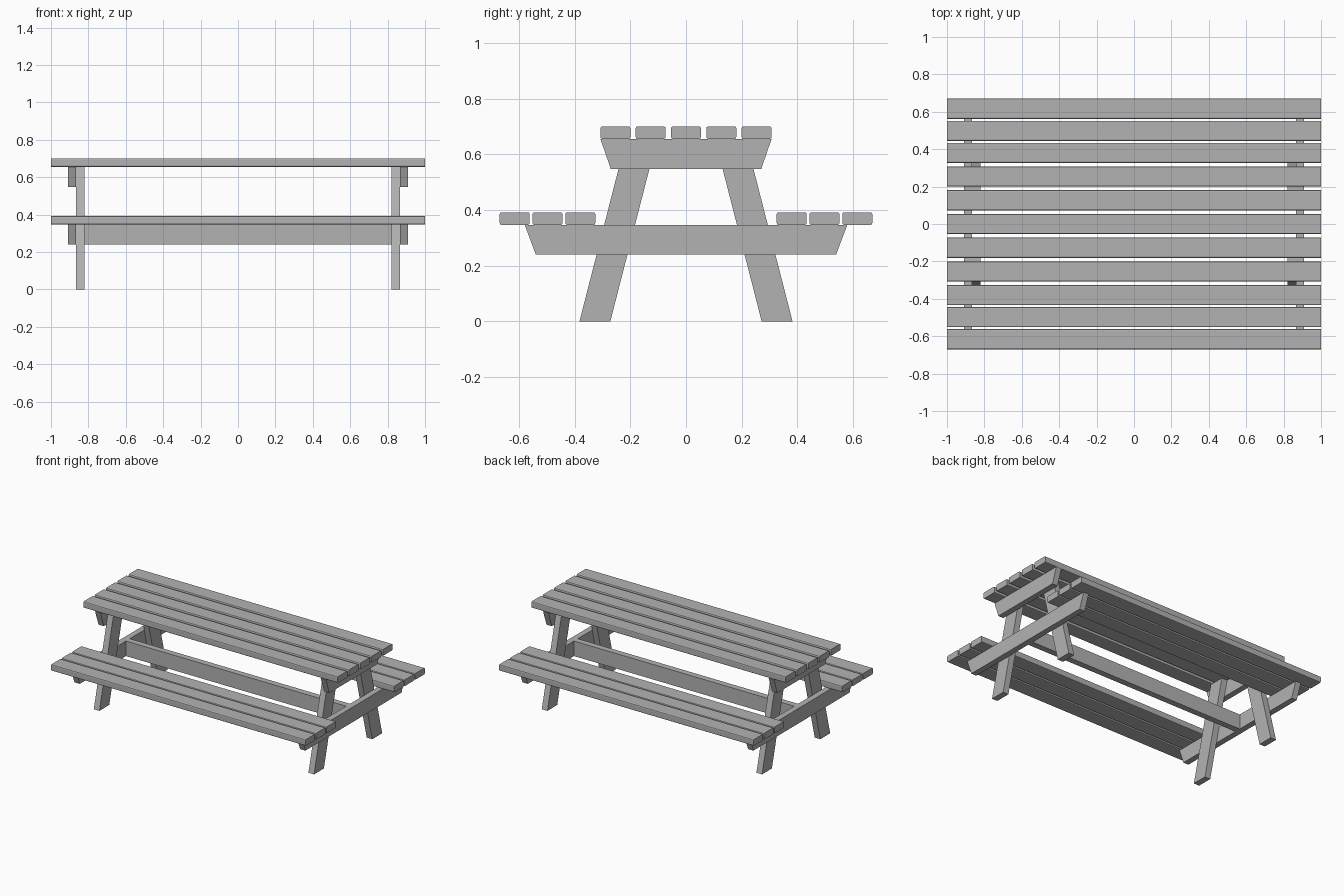
import bpy
import bmesh

if "Cube" in bpy.data.objects:
    bpy.data.objects.remove(bpy.data.objects["Cube"], do_unlink=True)

# Single flat colour
wood = bpy.data.materials.new("plain_grey")
wood.use_nodes = True
grey = (0.45, 0.45, 0.45, 1.0)
wood.diffuse_color = grey
wood.node_tree.nodes["Principled BSDF"].inputs["Base Color"].default_value = grey


def extrude_x(name, profile, x0, x1, bevel=0.0):
    """Extrude a (y, z) outline along x, optionally easing its long edges."""
    bm = bmesh.new()
    face = bm.faces.new([bm.verts.new((x0, y, z)) for y, z in profile])
    result = bmesh.ops.extrude_face_region(bm, geom=[face])
    moved = [v for v in result["geom"] if isinstance(v, bmesh.types.BMVert)]
    bmesh.ops.translate(bm, verts=moved, vec=(x1 - x0, 0, 0))
    if bevel:
        long_edges = [e for e in bm.edges
                      if abs(e.verts[0].co.x - e.verts[1].co.x) > 0.01]
        bmesh.ops.bevel(bm, geom=long_edges, offset=bevel, segments=2,
                        profile=0.5, affect='EDGES')
    bmesh.ops.recalc_face_normals(bm, faces=bm.faces)
    mesh = bpy.data.meshes.new(name)
    bm.to_mesh(mesh)
    bm.free()
    mesh.materials.append(wood)
    obj = bpy.data.objects.new(name, mesh)
    bpy.context.collection.objects.link(obj)
    return obj


def rect(y, half, z0, z1):
    return [(y - half, z0), (y + half, z0), (y + half, z1), (y - half, z1)]


def trapezoid(low, high, z0, z1):
    return [(-low, z0), (low, z0), (high, z1), (-high, z1)]


PLANK = 0.054
SEAT_Z, SEAT_TOP = 0.347, 0.392
TABLE_Z, TABLE_TOP = 0.656, 0.701
BEAM_Z = 0.24
LEG_IN, LEG_OUT, CLEAT_OUT = 0.822, 0.866, 0.908

# Table top planks
for i in range(5):
    extrude_x(f"table_plank_{i + 1}",
              rect((i - 2) * 0.127, PLANK, TABLE_Z, TABLE_TOP), -1, 1, 0.007)

# Seat planks
for side, s in (("front", -1), ("back", 1)):
    for i in range(3):
        extrude_x(f"{side}_seat_plank_{i + 1}",
                  rect(s * (0.38 + i * 0.118), PLANK, SEAT_Z, SEAT_TOP),
                  -1, 1, 0.007)

# End frames: splayed legs, table cleat and seat beam
for end, e in (("left", 1), ("right", -1)):
    extrude_x(f"{end}_table_cleat", trapezoid(0.27, 0.308, 0.547, TABLE_Z),
              e * LEG_OUT, e * CLEAT_OUT)
    extrude_x(f"{end}_seat_beam", trapezoid(0.54, 0.58, BEAM_Z, SEAT_Z),
              e * LEG_OUT, e * CLEAT_OUT)
    for side, s in (("front", -1), ("back", 1)):
        outline = [(s * 0.272, 0), (s * 0.383, 0),
                   (s * 0.215, TABLE_Z), (s * 0.104, TABLE_Z)]
        extrude_x(f"{end}_{side}_leg", outline, e * LEG_IN, e * LEG_OUT)

# Long stretcher joining the two seat beams
extrude_x("stretcher", rect(0, 0.022, BEAM_Z, SEAT_Z), -LEG_OUT, LEG_OUT)
